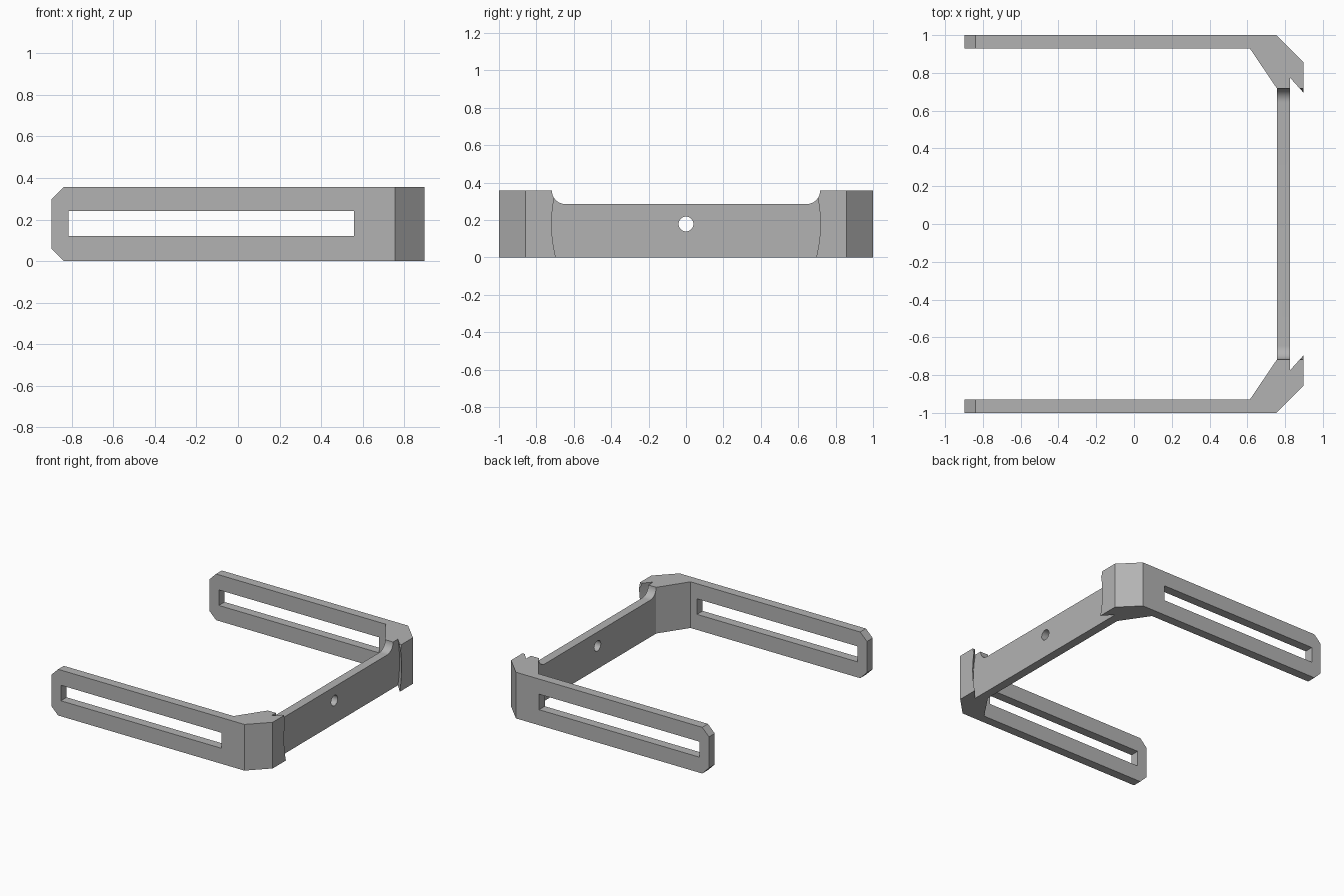
import bpy
import bmesh
from math import pi, sin, cos
from mathutils import Matrix

if "Cube" in bpy.data.objects:
    bpy.data.objects.remove(bpy.data.objects["Cube"], do_unlink=True)

HEIGHT = 0.357
MID = HEIGHT / 2
END = 0.897          # half extent along x
FACE = 0.825         # outer face of the cross bar

grey = bpy.data.materials.new("grey plastic")
grey.use_nodes = True
colour = (0.45, 0.45, 0.45, 1)
grey.diffuse_color = colour
grey.node_tree.nodes["Principled BSDF"].inputs["Base Color"].default_value = colour


def make_object(name, bm):
    bmesh.ops.recalc_face_normals(bm, faces=bm.faces)
    mesh = bpy.data.meshes.new(name)
    bm.to_mesh(mesh)
    bm.free()
    mesh.materials.append(grey)
    obj = bpy.data.objects.new(name, mesh)
    bpy.context.collection.objects.link(obj)
    return obj


def extrude(points, offset):
    bm = bmesh.new()
    face = bm.faces.new([bm.verts.new(p) for p in points])
    top = bmesh.ops.extrude_face_region(bm, geom=[face])["geom"]
    bmesh.ops.translate(bm, vec=offset,
                        verts=[v for v in top if isinstance(v, bmesh.types.BMVert)])
    return bm


def cone(name, r1, r2, length, x, segments):
    # Round cutter pointing along x
    bm = bmesh.new()
    place = Matrix.Translation((x, 0, MID)) @ Matrix.Rotation(pi / 2, 4, "Y")
    bmesh.ops.create_cone(bm, cap_ends=True, segments=segments, radius1=r1,
                          radius2=r2, depth=length, matrix=place)
    return make_object(name, bm)


def cut(target, cutter):
    cutter.hide_render = True
    mod = target.modifiers.new(cutter.name, "BOOLEAN")
    mod.operation = "DIFFERENCE"
    mod.solver = "EXACT"
    mod.object = cutter
    bpy.context.view_layer.objects.active = target
    bpy.ops.object.modifier_apply(modifier=mod.name)
    bpy.data.objects.remove(cutter, do_unlink=True)


# U-shaped bracket: half outline, mirrored across y
half = [(FACE, -0.69), (END, -0.69), (END, -0.857), (0.755, -1), (-END, -1),
        (-END, -0.93), (0.613, -0.93), (0.757, -0.717)]
outline = half + [(x, -y) for x, y in reversed(half)]
bm = extrude([(x, y, 0) for x, y in outline], (0, 0, HEIGHT))

# Chamfered arm tips
tips = [e for e in bm.edges
        if all(v.co.x < -0.89 for v in e.verts)
        and abs(e.verts[0].co.z - e.verts[1].co.z) < 0.01]
bmesh.ops.bevel(bm, geom=tips, offset=0.058, segments=1, affect="EDGES")
bracket = make_object("bracket", bm)

# Conical undercut that leaves the curved hooked lips
slope = 1.08
length = 0.14
cut(bracket, cone("lip_cutter", 0.796, 0.796 - slope * length, length,
                  FACE + length / 2, 160))

# Lowered bar top with rounded ends
radius = 0.072
side = [(-0.717 + radius * (1 - cos(a)), HEIGHT - radius * sin(a))
        for a in [i * pi / 24 for i in range(13)]]
notch = [(-0.717, HEIGHT + 0.1)] + side
notch += [(-y, z) for y, z in reversed(notch)]
cut(bracket, make_object("notch_cutter",
                         extrude([(0.7, y, z) for y, z in notch], (0.3, 0, 0))))

# Screw hole through the bar
cut(bracket, cone("hole_cutter", 0.04, 0.04, 0.4, 0.8, 32))

# Long slot through each arm
for s in (-1, 1):
    slot = [(x, s * 0.9, z) for x, z in
            ((-0.815, 0.12), (0.557, 0.12), (0.557, 0.24), (-0.815, 0.24))]
    cut(bracket, make_object("slot_cutter", extrude(slot, (0, s * 0.2, 0))))

bpy.ops.object.select_all(action="DESELECT")
bracket.select_set(True)
bpy.context.view_layer.objects.active = bracket
bpy.ops.object.shade_smooth_by_angle(angle=pi / 6)
